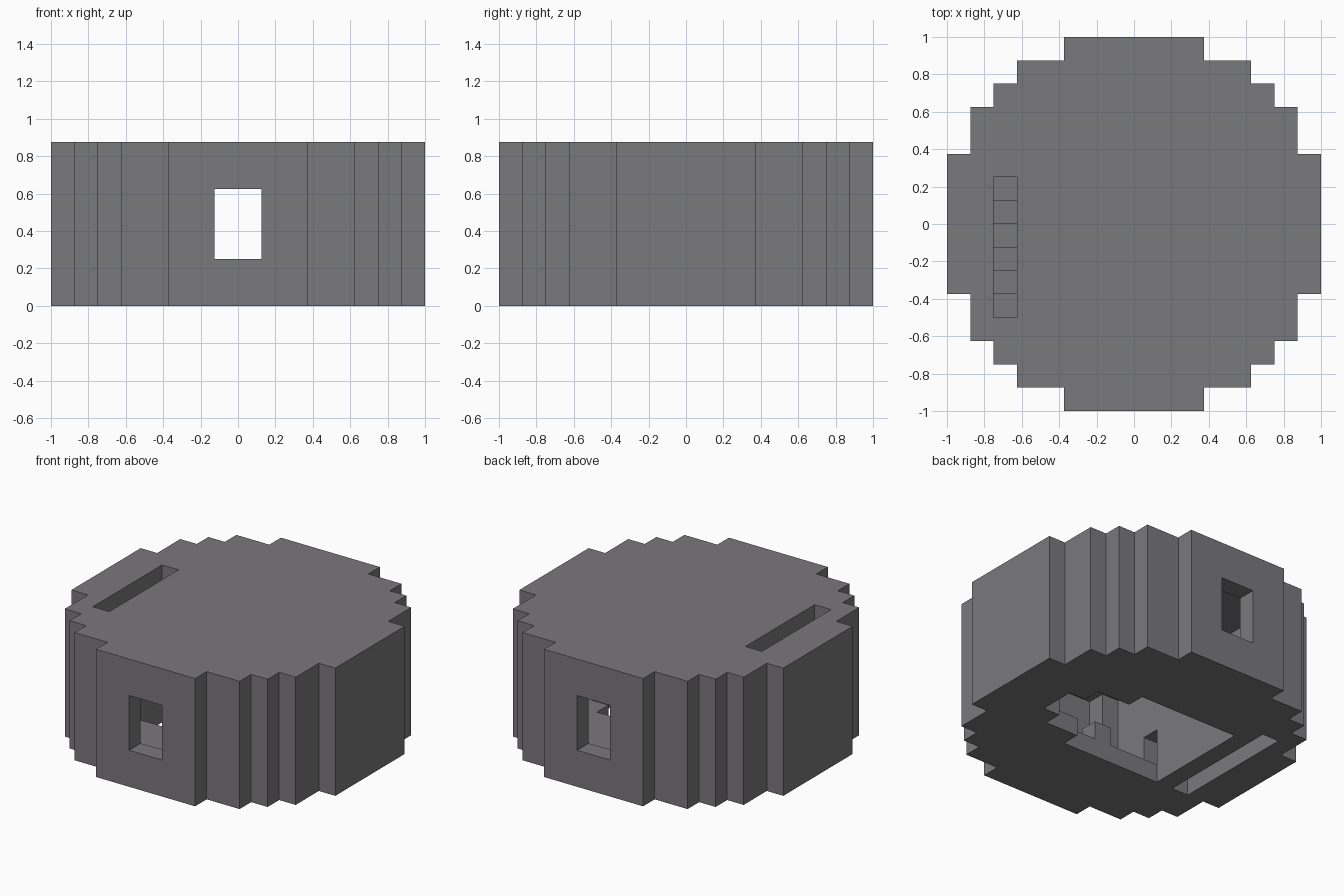
import bpy
import bmesh
from mathutils import Vector

U = 0.125  # one block

if "Cube" in bpy.data.objects:
    bpy.data.objects.remove(bpy.data.objects["Cube"], do_unlink=True)

stone = bpy.data.materials.new("grey_stone")
stone.use_nodes = True
colour = (0.195, 0.188, 0.198, 1)
stone.diffuse_color = colour
stone.node_tree.nodes["Principled BSDF"].inputs["Base Color"].default_value = colour


def prism(name, points, start, end, axis="z"):
    """Extrude an outline, in blocks: (x, y) along z, or (y, z) along x."""
    bm = bmesh.new()
    if axis == "z":
        verts = [bm.verts.new(Vector((a, b, start)) * U) for a, b in points]
        move = Vector((0, 0, end - start)) * U
    else:
        verts = [bm.verts.new(Vector((start, a, b)) * U) for a, b in points]
        move = Vector((end - start, 0, 0)) * U
    face = bm.faces.new(verts)
    grown = bmesh.ops.extrude_face_region(bm, geom=[face])["geom"]
    bmesh.ops.translate(bm, vec=move, verts=[v for v in grown if isinstance(v, bmesh.types.BMVert)])
    bmesh.ops.recalc_face_normals(bm, faces=bm.faces)
    mesh = bpy.data.meshes.new(name)
    bm.to_mesh(mesh)
    bm.free()
    mesh.materials.append(stone)
    obj = bpy.data.objects.new(name, mesh)
    bpy.context.collection.objects.link(obj)
    return obj


def box(name, x0, x1, y0, y1, z0, z1):
    return prism(name, [(x0, y0), (x1, y0), (x1, y1), (x0, y1)], z0, z1)


def stepped(columns, left):
    """Outline mirrored in y from (right edge, half width) columns."""
    upper, x = [], left
    for right, half in columns:
        upper += [(x, half), (right, half)]
        x = right
    return upper + [(a, -b) for a, b in reversed(upper)]


def cut(target, cutter):
    mod = target.modifiers.new("cut", "BOOLEAN")
    mod.operation = "DIFFERENCE"
    mod.solver = "EXACT"
    mod.object = cutter
    bpy.context.view_layer.objects.active = target
    bpy.ops.object.modifier_apply(modifier=mod.name)
    bpy.data.objects.remove(cutter, do_unlink=True)


# Round tower storey with stepped walls
tower = prism("tower_storey", stepped(
    [(-7, 3), (-6, 5), (-5, 6), (-3, 7), (3, 8), (5, 7), (6, 6), (7, 5), (8, 3)], -8), 0, 7)

# Hollow room, flat on the side of the stairs
cut(tower, prism("room_cutter", stepped(
    [(-3, 6), (3, 7), (5, 6), (6, 5), (7, 3)], -4), 1, 6))

# Opening in the floor
cut(tower, prism("floor_opening_cutter", stepped([(2, 3), (4, 2), (5, 1)], -4), -1, 1.5))

# Windows at front and back
for y in (-7.5, 7.5):
    cut(tower, box("window_cutter", -1, 1, y - 1, y + 1, 2, 5))

# Stairwell above the steps, rising towards the back
treads = [(-4, 8)]
for i in range(6):
    treads += [(i - 4, i + 1), (i - 3, i + 1)]
treads.append((2, 8))
cut(tower, prism("stairwell_cutter", treads, -6, -5, "x"))

# Headroom under the steps
gap = 0.02
soffit = [(-3, -1)]
for i in range(6):
    end = 4 if i == 5 else i - 2
    soffit += [(i - 3, i + 1 - gap), (end, i + 1 - gap)]
soffit.append((4, -1))
cut(tower, prism("headroom_cutter", soffit, -6, -5, "x"))

# Doorway from the room to the stairs
cut(tower, box("doorway_cutter", -5.5, -3.5, -4, -3, 1, 3))

# Small block standing on the floor
box("floor_block", -1, 0, -4, -3, 1, 2)
